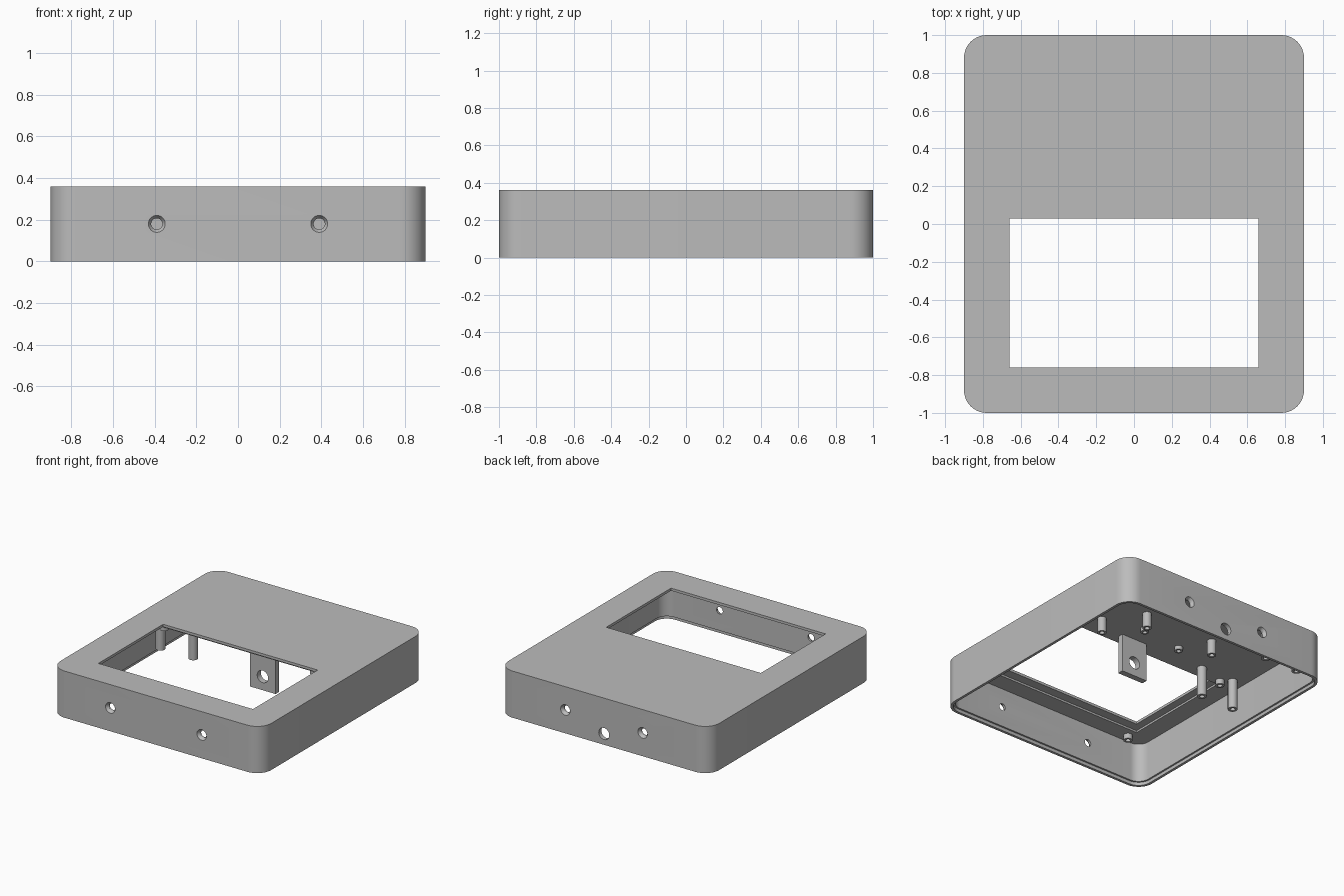
import bpy, bmesh, math
from mathutils import Matrix, Vector

if "Cube" in bpy.data.objects:
    bpy.data.objects.remove(bpy.data.objects["Cube"], do_unlink=True)

grey = bpy.data.materials.new("plain_grey")
grey.use_nodes = True
colour = (0.5, 0.5, 0.5, 1)
grey.diffuse_color = colour
grey.node_tree.nodes["Principled BSDF"].inputs["Base Color"].default_value = colour

HEIGHT, CEILING = 0.36, 0.325


def finish(bm, name):
    bmesh.ops.recalc_face_normals(bm, faces=bm.faces)
    mesh = bpy.data.meshes.new(name)
    bm.to_mesh(mesh)
    bm.free()
    obj = bpy.data.objects.new(name, mesh)
    bpy.context.collection.objects.link(obj)
    mesh.materials.append(grey)
    return obj


def activate(obj):
    bpy.ops.object.select_all(action="DESELECT")
    obj.select_set(True)
    bpy.context.view_layer.objects.active = obj


def smooth(obj):
    activate(obj)
    bpy.ops.object.shade_smooth_by_angle(angle=math.radians(30))


def rounded_prism(name, half_x, half_y, radius, z0, z1, steps=10):
    bm = bmesh.new()
    ring = []
    for i, (sx, sy) in enumerate([(1, 1), (-1, 1), (-1, -1), (1, -1)]):
        for k in range(steps + 1):
            a = (i + k / steps) * math.pi / 2
            ring.append(bm.verts.new((sx * (half_x - radius) + radius * math.cos(a),
                                      sy * (half_y - radius) + radius * math.sin(a), z0)))
    base = bm.faces.new(ring)
    top = bmesh.ops.extrude_face_region(bm, geom=[base])["geom"]
    moved = [g for g in top if isinstance(g, bmesh.types.BMVert)]
    bmesh.ops.translate(bm, verts=moved, vec=(0, 0, z1 - z0))
    return finish(bm, name)


def box(name, x0, x1, y0, y1, z0, z1):
    bm = bmesh.new()
    lo, hi = Vector((x0, y0, z0)), Vector((x1, y1, z1))
    bmesh.ops.create_cube(bm, size=1, matrix=Matrix.Translation((lo + hi) / 2)
                          @ Matrix.Diagonal((*(hi - lo), 1)))
    return finish(bm, name)


def cone_y(name, x, y, z, r_front, r_back, length):
    """Round cutter lying along y, r_front being the radius at its -y end."""
    bm = bmesh.new()
    bmesh.ops.create_cone(bm, cap_ends=True, segments=32, radius1=r_back,
                          radius2=r_front, depth=length,
                          matrix=Matrix.Translation((x, y, z))
                          @ Matrix.Rotation(math.pi / 2, 4, "X"))
    return finish(bm, name)


def cut(obj, cutter):
    cutter.hide_render = True
    mod = obj.modifiers.new("cut", "BOOLEAN")
    mod.operation, mod.solver, mod.object = "DIFFERENCE", "EXACT", cutter
    activate(obj)
    bpy.ops.object.modifier_apply(modifier=mod.name)
    bpy.data.objects.remove(cutter, do_unlink=True)


def standoff(name, x, y, tip, radius, bore):
    """Post hanging from the ceiling with a blind screw hole in its tip."""
    bm = bmesh.new()
    top = CEILING + 0.01
    bmesh.ops.create_cone(bm, cap_ends=True, segments=24, radius1=radius,
                          radius2=radius, depth=top - tip,
                          matrix=Matrix.Translation((x, y, (top + tip) / 2)))
    bm.normal_update()
    face = min(bm.faces, key=lambda f: f.calc_center_median().z)
    bmesh.ops.inset_region(bm, faces=[face], thickness=radius - bore)
    hole = bmesh.ops.extrude_discrete_faces(bm, faces=[face])["faces"][0]
    bmesh.ops.translate(bm, verts=hole.verts, vec=(0, 0, (top - tip) * 0.6))
    smooth(finish(bm, name))


# Open-bottomed shell with a stepped lower rim
shell = rounded_prism("shell", 0.9, 1.0, 0.12, 0, HEIGHT)
cut(shell, rounded_prism("cavity", 0.867, 0.967, 0.087, -0.1, CEILING))
cut(shell, rounded_prism("rim_step", 0.88, 0.98, 0.1, -0.1, 0.025))

# Screen window and the shallow recess behind it
cut(shell, box("window", -0.66, 0.66, -0.76, 0.03, 0.2, 0.5))
cut(shell, box("recess", -0.72, 0.72, -0.83, 0.05, 0.2, 0.34))

# Countersunk screw holes in front and back walls
for side, spread in ((-1, 0.39), (1, 0.33)):
    for sx in (-1, 1):
        x = sx * spread
        cut(shell, cone_y("hole", x, side, 0.18, 0.027, 0.027, 0.2))
        outer, inner = 0.042, 0.026
        radii = (outer, inner) if side < 0 else (inner, outer)
        cut(shell, cone_y("countersink", x, side * 0.99, 0.18, *radii, 0.024))

# Cable hole in the back wall
cut(shell, cone_y("cable_hole", 0, 1, 0.085, 0.045, 0.045, 0.2))
smooth(shell)

# Tall circuit board posts
for x in (-0.49, -0.77):
    for y in (0.155, 0.85):
        standoff("tall_post", x, y, 0.095, 0.034, 0.018)

# Medium posts
for x, y in ((-0.3, 0.487), (0.29, 0.487), (0.49, 0.235)):
    standoff("medium_post", x, y, 0.21, 0.032, 0.018)

# Short screen bosses around the window
for x in (-0.7, 0.7):
    for y in (0.1, -0.9):
        standoff("screen_boss", x, y, 0.285, 0.032, 0.018)

# Short pins near the middle
for x, y in ((-0.18, 0.27), (0.17, 0.32)):
    standoff("short_pin", x, y, 0.295, 0.03, 0.016)

# Hanging bracket plate with a round hole
bracket = box("bracket", 0.02, 0.24, 0.115, 0.16, 0.03, CEILING + 0.01)
cut(bracket, cone_y("bracket_hole", 0.13, 0.14, 0.135, 0.047, 0.047, 0.2))
smooth(bracket)
